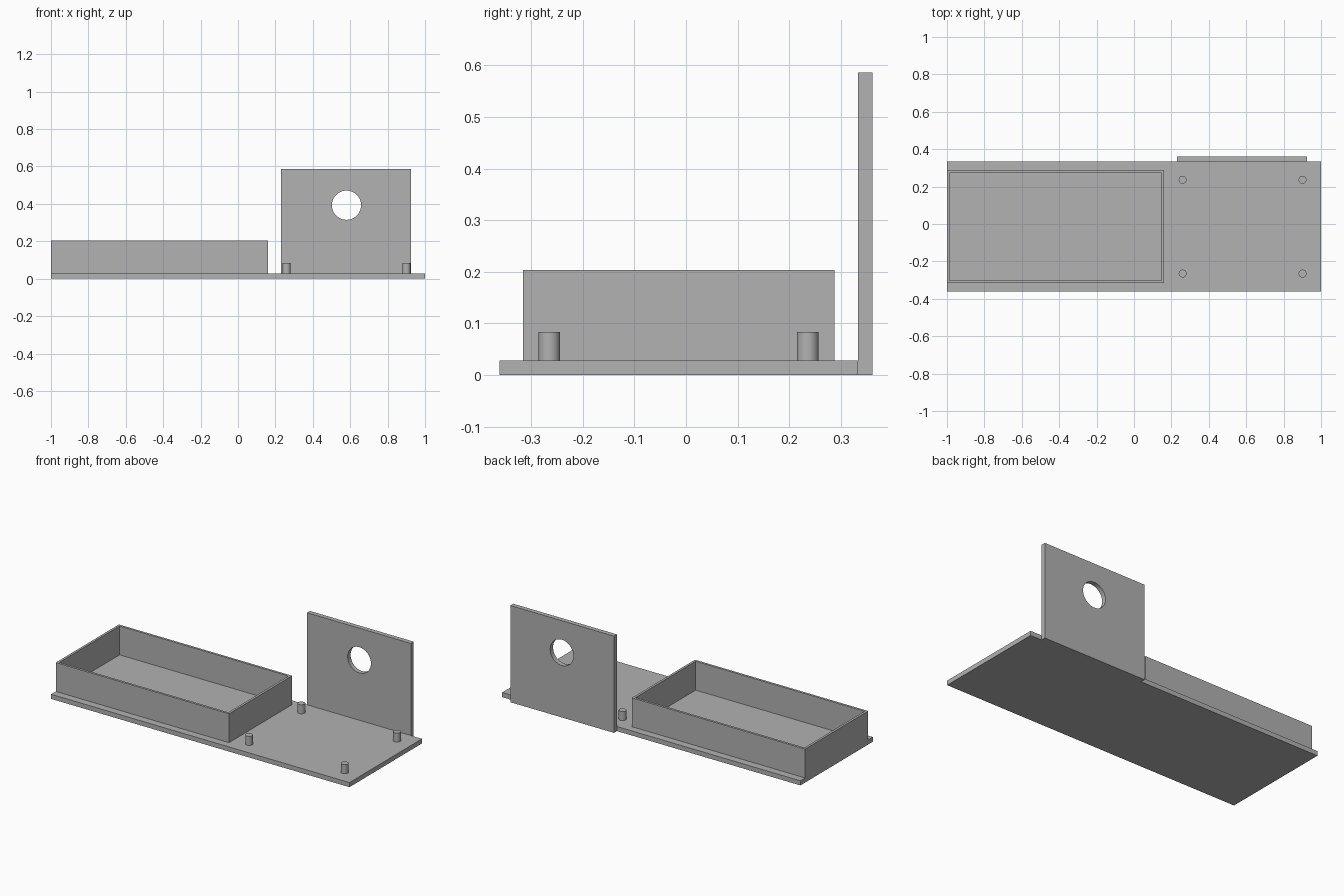
import bpy, bmesh, math
from mathutils import Vector

if "Cube" in bpy.data.objects:
    bpy.data.objects.remove(bpy.data.objects["Cube"], do_unlink=True)

GREY = (0.445, 0.445, 0.445, 1.0)
grey = bpy.data.materials.new("plain_grey")
grey.use_nodes = True
grey.diffuse_color = GREY
grey.node_tree.nodes["Principled BSDF"].inputs["Base Color"].default_value = GREY

BASE_TOP = 0.028


def finish(name, bm):
    bmesh.ops.recalc_face_normals(bm, faces=bm.faces[:])
    mesh = bpy.data.meshes.new(name)
    bm.to_mesh(mesh)
    bm.free()
    mesh.materials.append(grey)
    obj = bpy.data.objects.new(name, mesh)
    bpy.context.collection.objects.link(obj)
    return obj


def box_mesh(low, high):
    low, high = Vector(low), Vector(high)
    bm = bmesh.new()
    bmesh.ops.create_cube(bm, size=1)
    bmesh.ops.scale(bm, vec=high - low, verts=bm.verts[:])
    bmesh.ops.translate(bm, vec=(low + high) / 2, verts=bm.verts[:])
    return bm


def cylinder(name, radius, depth, location, axis="Z", sides=48):
    bpy.ops.mesh.primitive_cylinder_add(
        vertices=sides, radius=radius, depth=depth, location=location,
        rotation=(math.pi / 2 if axis == "Y" else 0, 0, 0))
    obj = bpy.context.object
    obj.name = obj.data.name = name
    obj.data.materials.append(grey)
    bpy.ops.object.shade_smooth_by_angle(angle=math.radians(30))
    return obj


# Flat base plate
finish("base_plate", box_mesh((-1, -0.361, 0), (1, 0.333, BASE_TOP)))

# Tray walls: open-topped frame standing on the base
bm = box_mesh((-1, -0.316, BASE_TOP), (0.161, 0.288, 0.203))
bm.faces.ensure_lookup_table()
top = max(bm.faces, key=lambda f: f.calc_center_median().z)
bottom = min(bm.faces, key=lambda f: f.calc_center_median().z)
bmesh.ops.inset_region(bm, faces=[top], thickness=0.02)
floor = bmesh.ops.extrude_discrete_faces(bm, faces=[top])["faces"][0]
bmesh.ops.translate(bm, vec=(0, 0, BASE_TOP - 0.203), verts=floor.verts[:])
bmesh.ops.delete(bm, geom=[floor, bottom], context="FACES_ONLY")
finish("tray_walls", bm)

# Upright back panel with a round hole
panel = finish("back_panel", box_mesh((0.23, 0.333, 0), (0.925, 0.361, 0.586)))
cutter = cylinder("hole_cutter", 0.078, 0.2, (0.58, 0.347, 0.393), axis="Y", sides=64)
cutter.hide_render = True
cut = panel.modifiers.new("round_hole", "BOOLEAN")
cut.operation = "DIFFERENCE"
cut.solver = "EXACT"
cut.object = cutter
bpy.ops.object.select_all(action="DESELECT")
bpy.context.view_layer.objects.active = panel
panel.select_set(True)
bpy.ops.object.modifier_apply(modifier=cut.name)
bpy.data.objects.remove(cutter, do_unlink=True)
bpy.ops.object.shade_smooth_by_angle(angle=math.radians(30))

# Four mounting pegs
for side, x in (("right", 0.26), ("left", 0.901)):
    for end, y in (("front", -0.265), ("back", 0.236)):
        cylinder(f"peg_{end}_{side}", 0.021, 0.055, (x, y, BASE_TOP + 0.0275))
